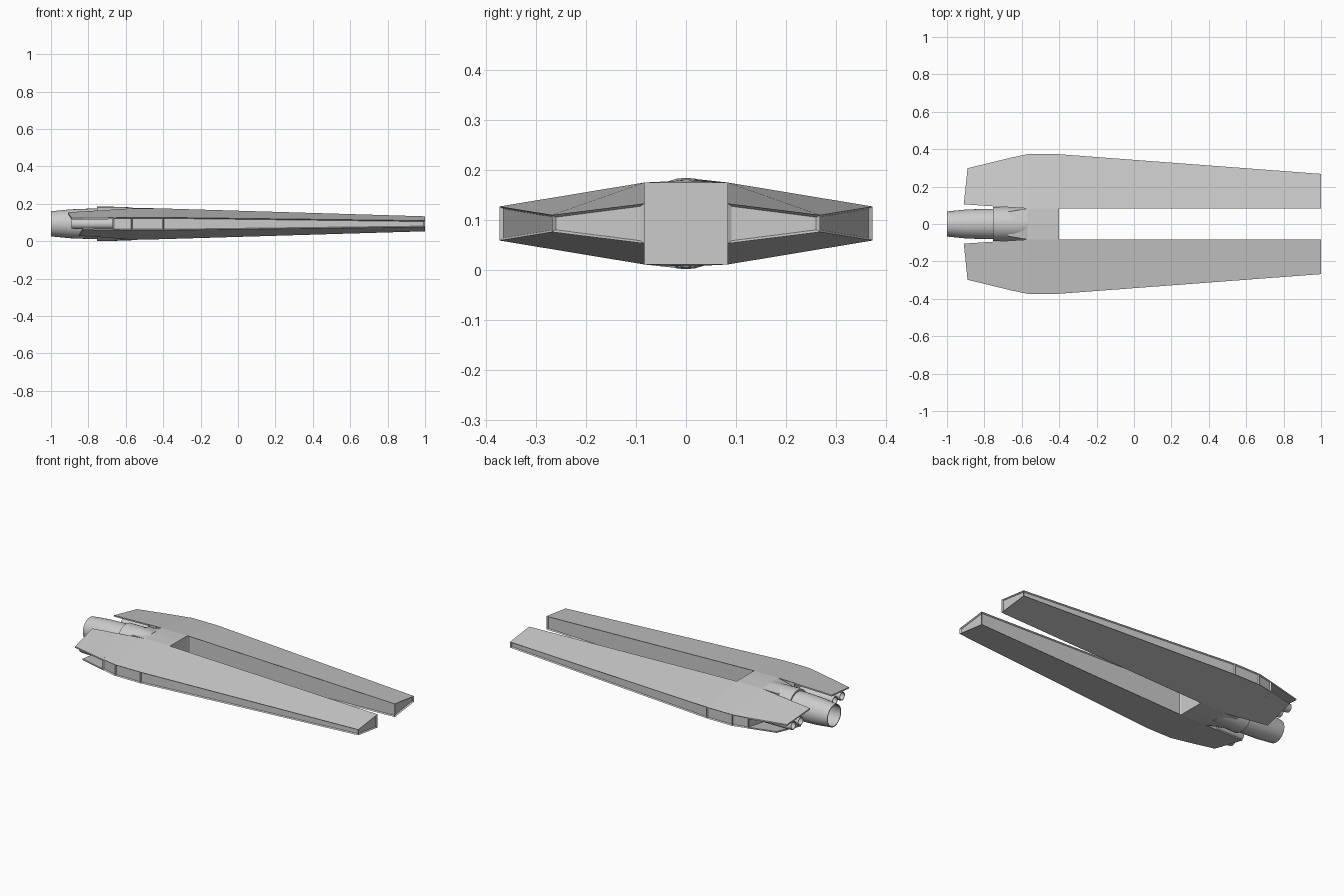
import bpy, bmesh, math
from mathutils import Matrix

if "Cube" in bpy.data.objects:
    bpy.data.objects.remove(bpy.data.objects["Cube"])

ZC = 0.093


def finish(bm, name, smooth=False):
    bmesh.ops.recalc_face_normals(bm, faces=bm.faces)
    me = bpy.data.meshes.new(name)
    bm.to_mesh(me)
    bm.free()
    ob = bpy.data.objects.new(name, me)
    bpy.context.collection.objects.link(ob)
    if smooth:
        bpy.context.view_layer.objects.active = ob
        ob.select_set(True)
        bpy.ops.object.shade_smooth_by_angle(angle=math.radians(30))
        ob.select_set(False)
    return ob


def loft(bm, rings):
    """Join rings of points with quads and cap both ends."""
    vs = [[bm.verts.new(p) for p in r] for r in rings]
    n = len(vs[0])
    for a, b in zip(vs, vs[1:]):
        for i in range(n):
            bm.faces.new((a[i], a[(i + 1) % n], b[(i + 1) % n], b[i]))
    bm.faces.new(vs[0])
    bm.faces.new(vs[-1][::-1])


def lathe(name, profile, y=0.0, seg=32):
    """Spin (x, radius) points around an axis along x."""
    bm = bmesh.new()
    loft(bm, [[(x, y + r * math.cos(2 * math.pi * i / seg),
                ZC + r * math.sin(2 * math.pi * i / seg)) for i in range(seg)]
              for x, r in profile])
    return finish(bm, name, True)


def prong(side, name):
    # x, inner y, outer y, inner half height, outer half height
    secs = [(1.0, .083, .268, .040, .017), (-.40, .083, .373, .082, .034),
            (-.57, .083, .373, .082, .034), (-.67, .0895, .352, .077, .032)]
    bm = bmesh.new()
    loft(bm, [[(x, side * a, ZC - hi), (x, side * b, ZC - ho),
               (x, side * b, ZC + ho), (x, side * a, ZC + hi)]
              for x, a, b, hi, ho in secs])
    bmesh.ops.recalc_face_normals(bm, faces=bm.faces)
    # recessed panels on the walls and the tip
    walls = [f for f in bm.faces if abs(f.normal.z) < .5]
    bmesh.ops.inset_individual(bm, faces=walls, thickness=.007, depth=-.008)
    finish(bm, name)


def fin(side, up, back, name):
    # thin plate carrying the hull skin past the thrusters
    outline = [(-.665, .089), (-.665, .353), (back + .02, .373 - .234 * (-.59 - back)),
               (back, .105)]

    def z(x, y, t):
        return ZC + up * (.082 - .165 * (y - .083) - .05 * (-.57 - x) - t)
    bm = bmesh.new()
    loft(bm, [[(x, side * y, z(x, y, t)) for x, y in outline] for t in (0, .008)])
    finish(bm, name)


for s, label in ((1, "left"), (-1, "right")):
    prong(s, label + "_prong")
    fin(s, 1, -.91, label + "_upper_fin")
    fin(s, -1, -.85, label + "_lower_fin")
    # small thrusters between the fins
    for i, y in enumerate((.165, .235)):
        lathe(f"{label}_thruster_{i + 1}",
              [(-.66, .028), (-.87, .028), (-.89, .025), (-.89, .021), (-.80, .021)],
              s * y, 20)

# central body with a low ridge towards the engine
bm = bmesh.new()
loft(bm, [[(x, -w, ZC - h), (x, 0, ZC - p), (x, w, ZC - h),
           (x, w, ZC + h), (x, 0, ZC + p), (x, -w, ZC + h)]
          for x, w, h, p in ((-.40, .083, .082, .082), (-.57, .083, .082, .086),
                             (-.67, .066, .070, .091))])
finish(bm, "central_body")

# main engine
lathe("engine_collar", [(-.57, .088), (-.67, .0915), (-.755, .0915), (-.755, .075)])
lathe("main_nozzle", [(-.70, .081), (-.80, .081), (-.90, .077), (-1.0, .067),
                      (-1.0, .062), (-.90, .070), (-.80, .072)])
